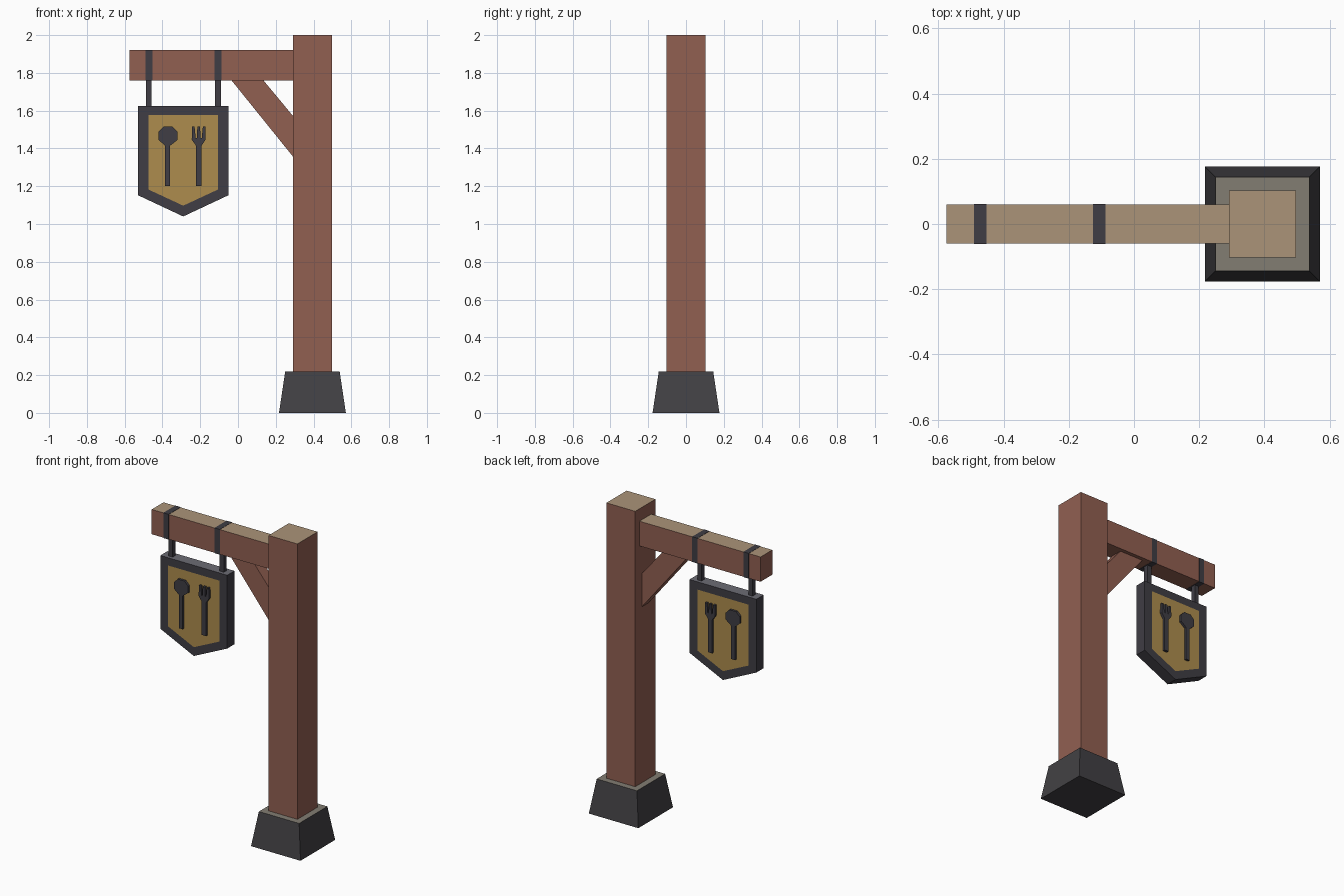
import bpy, bmesh

if "Cube" in bpy.data.objects:
    bpy.data.objects.remove(bpy.data.objects["Cube"])


def material(name, rgb):
    m = bpy.data.materials.new(name)
    m.diffuse_color = (*rgb, 1)
    m.use_nodes = True
    m.node_tree.nodes["Principled BSDF"].inputs["Base Color"].default_value = m.diffuse_color
    return m


WOOD = material("red_brown_wood", (0.285, 0.115, 0.083))
WOOD_TOP = material("pale_wood_top", (0.41, 0.295, 0.19))
STONE = material("dark_stone", (0.054, 0.052, 0.058))
STONE_TOP = material("grey_stone_top", (0.225, 0.205, 0.17))
IRON = material("dark_iron", (0.050, 0.047, 0.058))
IRON_TOP = material("worn_iron_top", (0.15, 0.148, 0.175))
GOLD = material("gold_panel", (0.42, 0.265, 0.075))


def finish(name, bm, mats, top=False):
    """Make the object; with top=True upward faces take the second material."""
    bmesh.ops.recalc_face_normals(bm, faces=bm.faces)
    bm.normal_update()
    if top:
        for f in bm.faces:
            if f.normal.z > 0.9:
                f.material_index = 1
    me = bpy.data.meshes.new(name)
    bm.to_mesh(me)
    bm.free()
    for m in mats:
        me.materials.append(m)
    ob = bpy.data.objects.new(name, me)
    bpy.context.collection.objects.link(ob)
    return ob


def prism(name, profile, y0, y1, mats, top=False):
    """Extrude an x-z profile along y."""
    bm = bmesh.new()
    a = [bm.verts.new((x, y0, z)) for x, z in profile]
    b = [bm.verts.new((x, y1, z)) for x, z in profile]
    bm.faces.new(a)
    bm.faces.new(b)
    n = len(a)
    for i in range(n):
        j = (i + 1) % n
        bm.faces.new((a[i], a[j], b[j], b[i]))
    return finish(name, bm, mats, top)


def box(name, x0, x1, hy, z0, z1, mats, top=False):
    return prism(name, [(x0, z0), (x1, z0), (x1, z1), (x0, z1)], -hy, hy, mats, top)


# Tapered stone base
CX = 0.394
bm = bmesh.new()
rings = [[bm.verts.new((CX + sx * r, sy * r, z))
          for sx, sy in ((-1, -1), (1, -1), (1, 1), (-1, 1))]
         for r, z in ((0.177, 0), (0.144, 0.22))]
bm.faces.new(rings[0])
bm.faces.new(rings[1])
for i in range(4):
    j = (i + 1) % 4
    bm.faces.new((rings[0][i], rings[0][j], rings[1][j], rings[1][i]))
finish("stone_base", bm, [STONE, STONE_TOP], True)

# Post, beam and brace
box("post", 0.291, 0.497, 0.103, 0.2, 2.0, [WOOD, WOOD_TOP], True)
box("beam", -0.575, 0.30, 0.06, 1.76, 1.92, [WOOD, WOOD_TOP], True)
prism("brace", [(-0.034, 1.76), (0.135, 1.76), (0.291, 1.572), (0.291, 1.357)],
      -0.036, 0.036, [WOOD])

# Iron straps round the beam and hanger rods below
for side, x in (("left", -0.472), ("right", -0.106)):
    box(side + "_strap", x - 0.019, x + 0.019, 0.0615, 1.7585, 1.9215, [IRON])
    box(side + "_hanger", x - 0.015, x + 0.015, 0.015, 1.61, 1.765, [IRON])

# Sign board: iron frame with a flush gold panel on both faces
SX, D = -0.29, 0.037


def shield(w, top, shoulder, tip):
    return [(SX - w, top), (SX - w, shoulder), (SX, tip), (SX + w, shoulder), (SX + w, top)]


outer = shield(0.239, 1.626, 1.152, 1.04)
inner = shield(0.183, 1.576, 1.182, 1.097)
bm = bmesh.new()
rims = []
for y in (-D, D):
    o = [bm.verts.new((x, y, z)) for x, z in outer]
    n = [bm.verts.new((x, y, z)) for x, z in inner]
    bm.faces.new(n).material_index = 2
    for i in range(5):
        j = (i + 1) % 5
        bm.faces.new((o[i], o[j], n[j], n[i]))
    rims.append(o)
for i in range(5):
    j = (i + 1) % 5
    bm.faces.new((rims[0][i], rims[0][j], rims[1][j], rims[1][i]))
finish("sign_board", bm, [IRON, IRON_TOP, GOLD], True)

# Raised spoon and fork on both faces
spoon = [(-0.386, 1.20), (-0.359, 1.20), (-0.359, 1.415), (-0.32, 1.445), (-0.32, 1.488),
         (-0.346, 1.515), (-0.395, 1.515), (-0.421, 1.488), (-0.421, 1.445), (-0.386, 1.415)]
FX = -0.208
half = [(0.015, 1.20), (0.015, 1.415), (0.037, 1.447), (0.035, 1.515), (0.022, 1.515),
        (0.016, 1.455), (0.010, 1.455), (0.007, 1.515)]
fork = [(FX + x, z) for x, z in half] + [(FX - x, z) for x, z in reversed(half)]
for face, s in (("front", -1), ("back", 1)):
    for name, prof in (("spoon", spoon), ("fork", fork)):
        prism(f"{face}_{name}", prof, s * (D - 0.005), s * (D + 0.015), [IRON])
